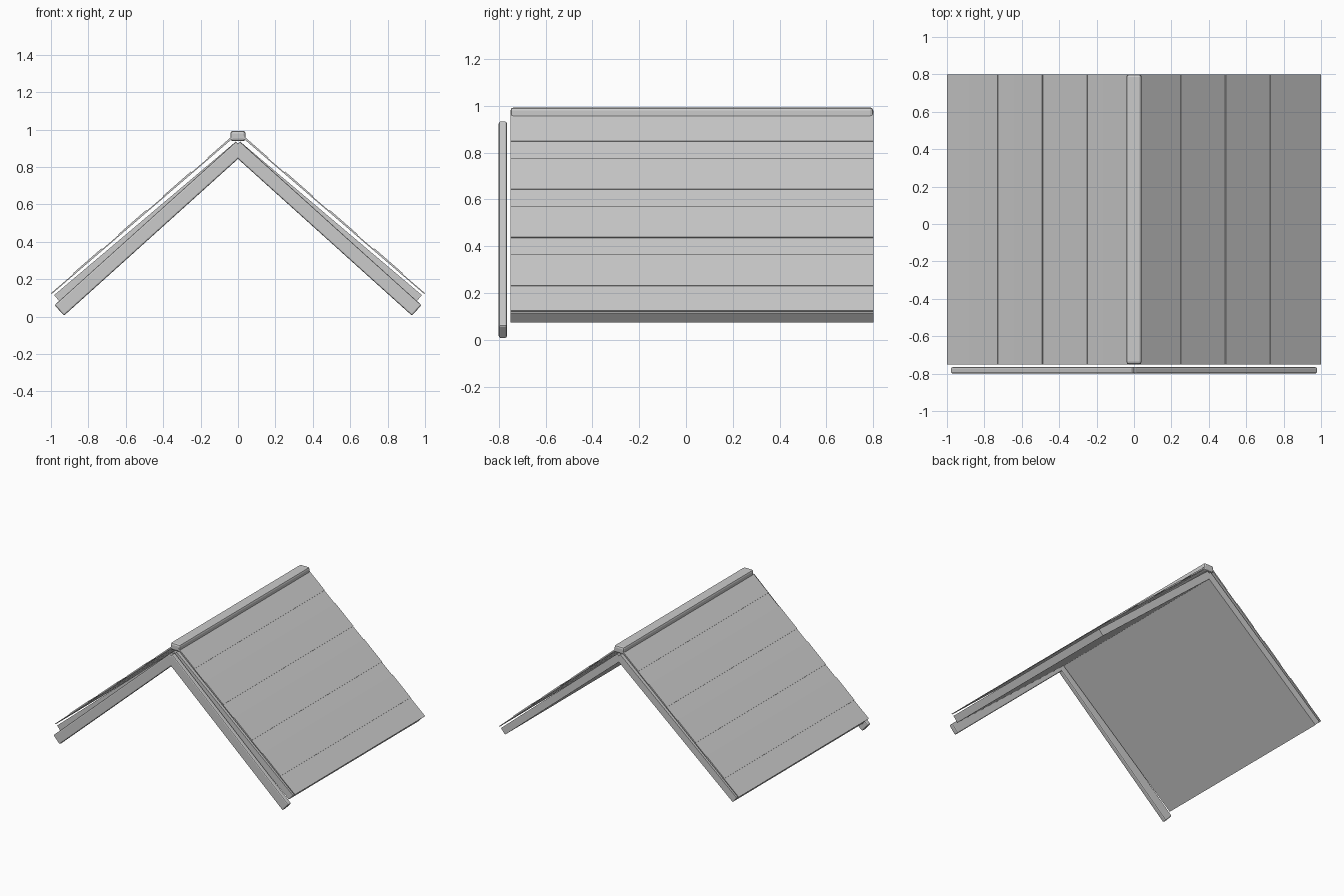
import bpy, bmesh
from mathutils import Vector

if "Cube" in bpy.data.objects:
    bpy.data.objects.remove(bpy.data.objects["Cube"])


def add_bevel(ob, width, segments=2):
    mod = ob.modifiers.new("bevel", "BEVEL")
    mod.width = width
    mod.segments = segments
    mod.limit_method = "ANGLE"


def extrude_profile(name, pts, y0, y1, bevel=0):
    """Extrude an (x, z) profile along y."""
    bm = bmesh.new()
    face = bm.faces.new([bm.verts.new((x, y0, z)) for x, z in pts])
    res = bmesh.ops.extrude_face_region(bm, geom=[face])
    verts = [v for v in res["geom"] if isinstance(v, bmesh.types.BMVert)]
    bmesh.ops.translate(bm, verts=verts, vec=(0, y1 - y0, 0))
    bmesh.ops.recalc_face_normals(bm, faces=bm.faces)
    me = bpy.data.meshes.new(name)
    bm.to_mesh(me)
    bm.free()
    ob = bpy.data.objects.new(name, me)
    bpy.context.collection.objects.link(ob)
    if bevel:
        add_bevel(ob, bevel)
    return ob


def sloped_board(name, top, bottom, thick, y0, y1, bevel=0):
    """Board given by its upper line, made on both sides of the ridge."""
    a, b = Vector(top), Vector(bottom)
    d = (b - a).normalized()
    n = Vector((d.y, -d.x)) * thick
    pts = [a, b, b + n, a + n]
    for side, s in (("right", 1), ("left", -1)):
        extrude_profile(f"{name}_{side}", [(s * p.x, p.y) for p in pts], y0, y1, bevel)


def roof_z(x):
    return 0.985 - 0.86 * x


BACK, FRONT = 0.8, -0.75

# Roof deck
sloped_board("roof_deck", (0.012, 0.935), (0.983, 0.115), 0.053, FRONT, BACK)

# Front gable boards
sloped_board("gable_board", (0.01, 0.936), (0.981, 0.0615), 0.076, -0.8, -0.765, 0.008)

# Thin cladding sheet above the deck
sloped_board("cladding", (0.025, roof_z(0.025)), (1.0, roof_z(1.0)), 0.006, FRONT, BACK)

# Raised overlap strips, one per row
for i in range(4):
    x0 = 0.013 + 0.239 * i
    x1 = x0 + 0.15
    sloped_board(f"overlap_strip_{i + 1}", (x0, roof_z(x0) + 0.007),
                 (x1, roof_z(x1) + 0.005), 0.01, FRONT, BACK)

# Ridge cap
w = 0.041
extrude_profile("ridge_cap", [(-w, 0.938), (w, 0.938), (w, 0.993), (-w, 0.993)],
                FRONT, BACK, 0.014)
